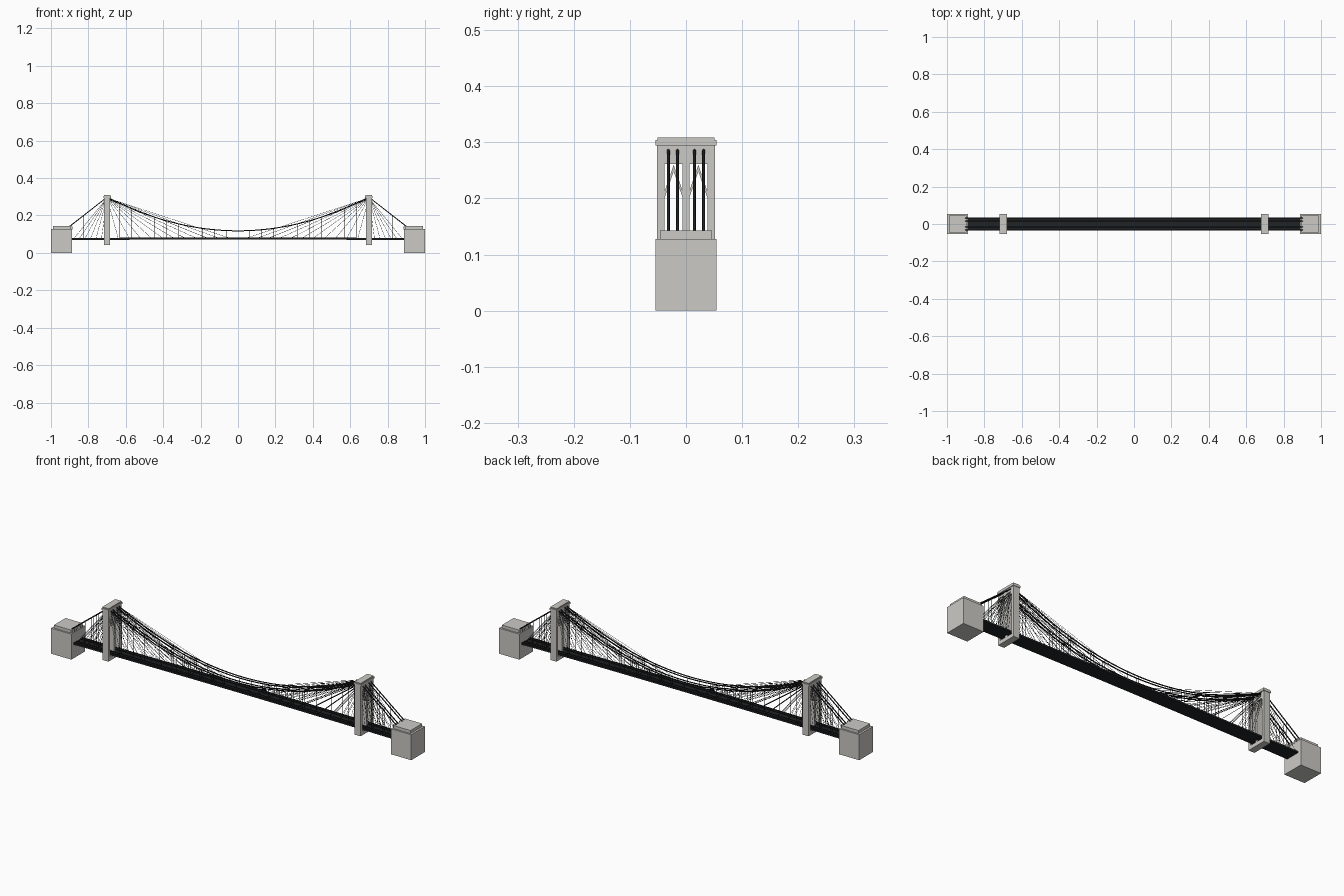
import bpy, math
from mathutils import Vector

if "Cube" in bpy.data.objects:
    bpy.data.objects.remove(bpy.data.objects["Cube"])


def material(name, rgb):
    m = bpy.data.materials.new(name)
    m.diffuse_color = (*rgb, 1)
    m.use_nodes = True
    m.node_tree.nodes["Principled BSDF"].inputs["Base Color"].default_value = m.diffuse_color
    return m


STONE = material("stone", (0.6, 0.59, 0.56))
DARK = material("dark_steel", (0.015, 0.016, 0.018))

TOWER_X, TOP_Z, SAG_Z = 0.70, 0.298, 0.118
CABLE_Y = (-0.0315, -0.015, 0.015, 0.0315)


def add_mesh(name, verts, faces, mat):
    me = bpy.data.meshes.new(name)
    me.from_pydata(verts, [], faces)
    ob = bpy.data.objects.new(name, me)
    bpy.context.collection.objects.link(ob)
    me.materials.append(mat)
    return ob


def box(name, x, y, z, mat=STONE):
    v = [(a, b, c) for a in x for b in y for c in z]
    f = [(0, 1, 3, 2), (4, 6, 7, 5), (0, 4, 5, 1), (2, 3, 7, 6), (0, 2, 6, 4), (1, 5, 7, 3)]
    return add_mesh(name, v, f, mat)


def wires(name, paths, radius, sides=0):
    cu = bpy.data.curves.new(name, "CURVE")
    cu.dimensions = "3D"
    cu.bevel_depth = radius
    cu.bevel_resolution = sides
    cu.use_fill_caps = True
    for p in paths:
        s = cu.splines.new("POLY")
        s.points.add(len(p) - 1)
        for pt, co in zip(s.points, p):
            pt.co = (*co, 1)
    ob = bpy.data.objects.new(name, cu)
    bpy.context.collection.objects.link(ob)
    cu.materials.append(DARK)
    return ob


def deck_z(x):
    return 0.074 + 0.004 * (1 - (x / 0.89) ** 2)


def cable_z(x):
    if abs(x) <= TOWER_X:
        return SAG_Z + (TOP_Z - SAG_Z) * (x / TOWER_X) ** 2
    return TOP_Z - (abs(x) - TOWER_X) / 0.205 * (TOP_Z - 0.138)


# towers: three legs, base, lintel, stepped cap and pointed arches
for side, tag in ((-1, "left"), (1, "right")):
    c = side * TOWER_X
    xs = (c - 0.0165, c + 0.0165)
    for i, y in enumerate(((-0.0515, -0.038), (-0.006, 0.006), (0.038, 0.0515))):
        box(f"{tag}_tower_leg_{i}", xs, y, (0.043, 0.294))
    box(f"{tag}_tower_base", xs, (-0.0515, 0.0515), (0.043, 0.062))
    box(f"{tag}_tower_lintel", xs, (-0.0515, 0.0515), (0.261, 0.294))
    box(f"{tag}_tower_cornice", (c - 0.02, c + 0.02), (-0.054, 0.054), (0.294, 0.304))
    box(f"{tag}_tower_cap", (c - 0.0175, c + 0.0175), (-0.051, 0.051), (0.304, 0.309))
    for yc in (-0.022, 0.022):
        for s in (-1, 1):
            prof = [(yc + s * 0.0165, 0.212), (yc, 0.26), (yc, 0.248), (yc + s * 0.0165, 0.2)]
            v = [(x, y, z) for x in (c - 0.014, c + 0.014) for y, z in prof]
            f = [(0, 1, 2, 3), (7, 6, 5, 4)] + [(i, i + 4, (i + 1) % 4 + 4, (i + 1) % 4) for i in range(4)]
            add_mesh(f"{tag}_tower_arch", v, f, STONE)

    # anchorages with a cap block and cable sockets
    box(f"{tag}_anchorage", sorted((side * 0.887, side)), (-0.0545, 0.0545), (0, 0.128))
    box(f"{tag}_anchorage_cap", sorted((side * 0.895, side * 0.99)), (-0.046, 0.046), (0.128, 0.143))
    for y in CABLE_Y:
        box(f"{tag}_cable_socket", sorted((side * 0.886, side * 0.9)), (y - 0.004, y + 0.004), (0.126, 0.141))

# gently cambered deck with lengthwise rails
N = 32
X = [-0.89 + 1.78 * i / N for i in range(N + 1)]


def strip(name, y0, y1, lo, hi):
    v, f = [], []
    for x in X:
        z = deck_z(x)
        v += [(x, y0, z + lo), (x, y1, z + lo), (x, y1, z + hi), (x, y0, z + hi)]
    for i in range(N):
        a = i * 4
        f += [(a + k, a + 4 + k, a + 4 + (k + 1) % 4, a + (k + 1) % 4) for k in range(4)]
    f += [(0, 1, 2, 3), (4 * N + 3, 4 * N + 2, 4 * N + 1, 4 * N)]
    add_mesh(name, v, f, DARK)


strip("deck", -0.036, 0.036, -0.006, 0.002)
for y in CABLE_Y:
    strip("deck_rail", y - 0.0012, y + 0.0012, 0.002, 0.005)

# main cables
xs = [-0.905] + [-TOWER_X + 2 * TOWER_X * i / 48 for i in range(49)] + [0.905]
wires("main_cables", [[(x, y, cable_z(x)) for x in xs] for y in CABLE_Y], 0.0027, 2)

# vertical hangers and diagonal stays
hangers, stays = [], []
for y in CABLE_Y:
    for k in range(-13, 14):
        x = k * 0.0635
        if abs(abs(x) - TOWER_X) > 0.018:
            hangers.append([(x, y, deck_z(x)), (x, y, cable_z(x))])
    for s in (-1, 1):
        for d in [0.06 * k for k in range(1, 12)] + [-0.03 * k for k in range(1, 7)]:
            x = TOWER_X - d
            stays.append([(s * TOWER_X, y, TOP_Z - 0.004), (s * x, y, deck_z(x))])
wires("hangers", hangers, 0.0008)
wires("diagonal_stays", stays, 0.0008)
